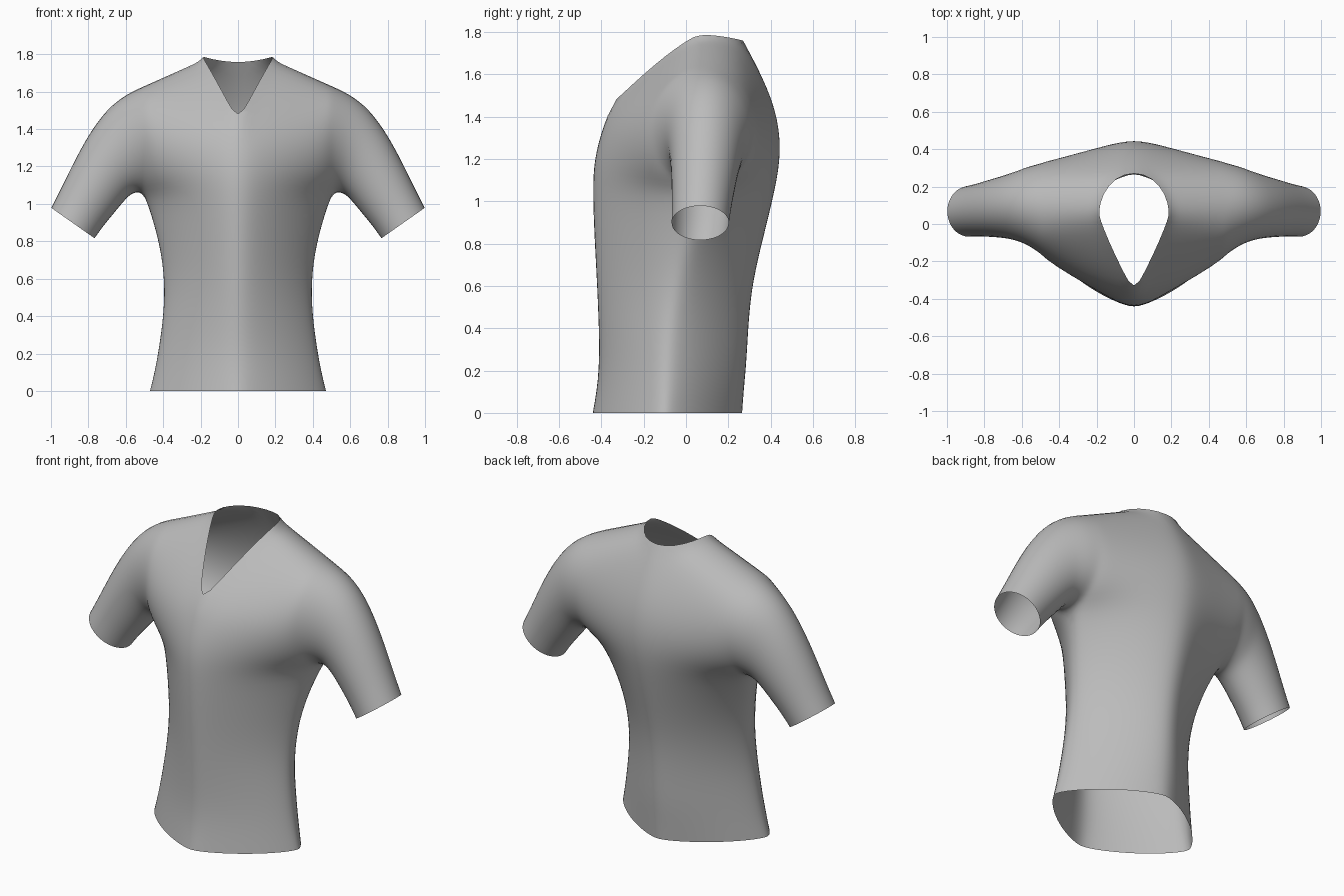
import bpy
import bmesh
import math

cube = bpy.data.objects.get("Cube")
if cube:
    bpy.data.objects.remove(cube, do_unlink=True)

COLS, ARM = 12, 10          # columns per quarter, rows up each half armhole
POWER = 1.35                # roundness of the lens-shaped torso section
PIT = 1.05                  # armpit height

# Torso guides, keyed by height
HALF_WIDTH = [(0, .475), (.2, .437), (.4, .407), (.55, .398), (.7, .41), (.85, .445), (PIT, .51)]
SIDE_Y = [(0, -.1), (.4, -.08), (.8, -.01), (PIT, .085)]
FRONT_Y = [(0, -.445), (.2, -.418), (.4, -.422), (.65, -.435), (.9, -.452), (1.1, -.46), (1.25, -.44), (1.45, -.368)]
BACK_Y = [(0, .27), (.2, .298), (.4, .305), (.6, .32), (.8, .37), (1, .42), (1.15, .45), (1.3, .462),
          (1.45, .43), (1.6, .37), (1.755, .28)]

# Neckline edges from the centre to the shoulder
FRONT_NECK = [(0, -.368, 1.445), (.1, -.17, 1.63), (.165, -.02, 1.745), (.192, .06, 1.79)]
BACK_NECK = [(0, .28, 1.755), (.1, .25, 1.765), (.17, .16, 1.782), (.192, .06, 1.79)]

# Sleeve rings from armhole to cuff: top x, top z, bottom x, bottom z, front y, back y
SLEEVE = [(.5, 1.645, .51, PIT, -.165, .335), (.6, 1.6, .55, 1.05, -.118, .315),
          (.7, 1.525, .585, 1.03, -.092, .285), (.8, 1.39, .63, .975, -.08, .26),
          (.9, 1.2, .69, .905, -.075, .235), (1, .98, .765, .815, -.07, .205)]


def lerp(a, b, t):
    return a + (b - a) * t


def lookup(table, key):
    for (k0, a), (k1, b) in zip(table, table[1:]):
        if key <= k1:
            return lerp(a, b, (key - k0) / (k1 - k0))
    return table[-1][1]


def along(points, t):
    i = min(int(t * (len(points) - 1)), len(points) - 2)
    f = t * (len(points) - 1) - i
    return tuple(lerp(a, b, f) for a, b in zip(points[i], points[i + 1]))


def across(centre, side):
    """Curved row from the centre line to the side."""
    row = []
    for c in range(COLS + 1):
        s = 1 - (1 - c / COLS) ** 1.4
        bulge = max(0, 1 - s ** POWER) ** (1 / POWER)
        row.append((lerp(centre[0], side[0], s), lerp(side[1], centre[1], bulge),
                    lerp(centre[2], side[2], s)))
    return row


def ring_point(ring, angle):
    """Point on a sleeve ring; angle 0 is the top, positive goes to the front."""
    tx, tz, bx, bz, yf, yb = ring
    f = (1 - math.cos(angle)) / 2
    return lerp(tx, bx, f), (yf + yb) / 2 - (yb - yf) / 2 * math.sin(angle), lerp(tz, bz, f)


def torso_panel(centre_y, neck, centre_rows, sign):
    """One quarter of the torso, hem to shoulder line."""
    rows = []
    for i in range(10):
        z = PIT * i / 10
        rows.append(across((0, lookup(centre_y, z), z),
                           (lookup(HALF_WIDTH, z), lookup(SIDE_Y, z), z)))
    for i in range(ARM + 1):
        if i < centre_rows:
            z = lerp(PIT, neck[0][2], i / centre_rows)
            start = (0, lookup(centre_y, z), z)
        else:
            start = along(neck, (i - centre_rows) / (ARM - centre_rows))
        rows.append(across(start, ring_point(SLEEVE[0], sign * math.pi * (1 - i / ARM))))
    return rows


def sleeve_rows():
    rows = []
    for j in range(11):
        ring = along(SLEEVE, j / 10)
        rows.append([ring_point(ring, math.pi * k / ARM) for k in range(2 * ARM + 1)])
    return rows


def add_grid(bm, rows, mirror):
    grid = [[bm.verts.new((x * mirror, y, z)) for x, y, z in row] for row in rows]
    for a, b in zip(grid, grid[1:]):
        for i in range(len(a) - 1):
            bm.faces.new((a[i], a[i + 1], b[i + 1], b[i]))


# Shirt shell: front, back and sleeve on both sides, welded together
bm = bmesh.new()
for mirror in (1, -1):
    add_grid(bm, torso_panel(FRONT_Y, FRONT_NECK, 5, 1), mirror)
    add_grid(bm, torso_panel(BACK_Y, BACK_NECK, 7, -1), mirror)
    add_grid(bm, sleeve_rows(), mirror)
bmesh.ops.remove_doubles(bm, verts=bm.verts[:], dist=0.0005)

# Soften the seams, leaving hem, cuffs and neckline in place
inner = [v for v in bm.verts if not v.is_boundary]
for _ in range(3):
    bmesh.ops.smooth_vert(bm, verts=inner, factor=0.5, use_axis_x=True, use_axis_y=True, use_axis_z=True)
bmesh.ops.recalc_face_normals(bm, faces=bm.faces[:])
bm.normal_update()
front_face = min(bm.faces, key=lambda f: f.calc_center_median().y)
if front_face.normal.y > 0:
    bmesh.ops.reverse_faces(bm, faces=bm.faces[:])

mesh = bpy.data.meshes.new("shirt")
bm.to_mesh(mesh)
bm.free()
for poly in mesh.polygons:
    poly.use_smooth = True
shirt = bpy.data.objects.new("shirt", mesh)
bpy.context.scene.collection.objects.link(shirt)
subdivision = shirt.modifiers.new("smooth_cloth", 'SUBSURF')
subdivision.levels = subdivision.render_levels = 1

# Plain grey cloth
cloth = bpy.data.materials.new("grey_cloth")
cloth.use_nodes = True
colour = (0.5, 0.5, 0.5, 1)
cloth.diffuse_color = colour
cloth.node_tree.nodes["Principled BSDF"].inputs["Base Color"].default_value = colour
mesh.materials.append(cloth)
